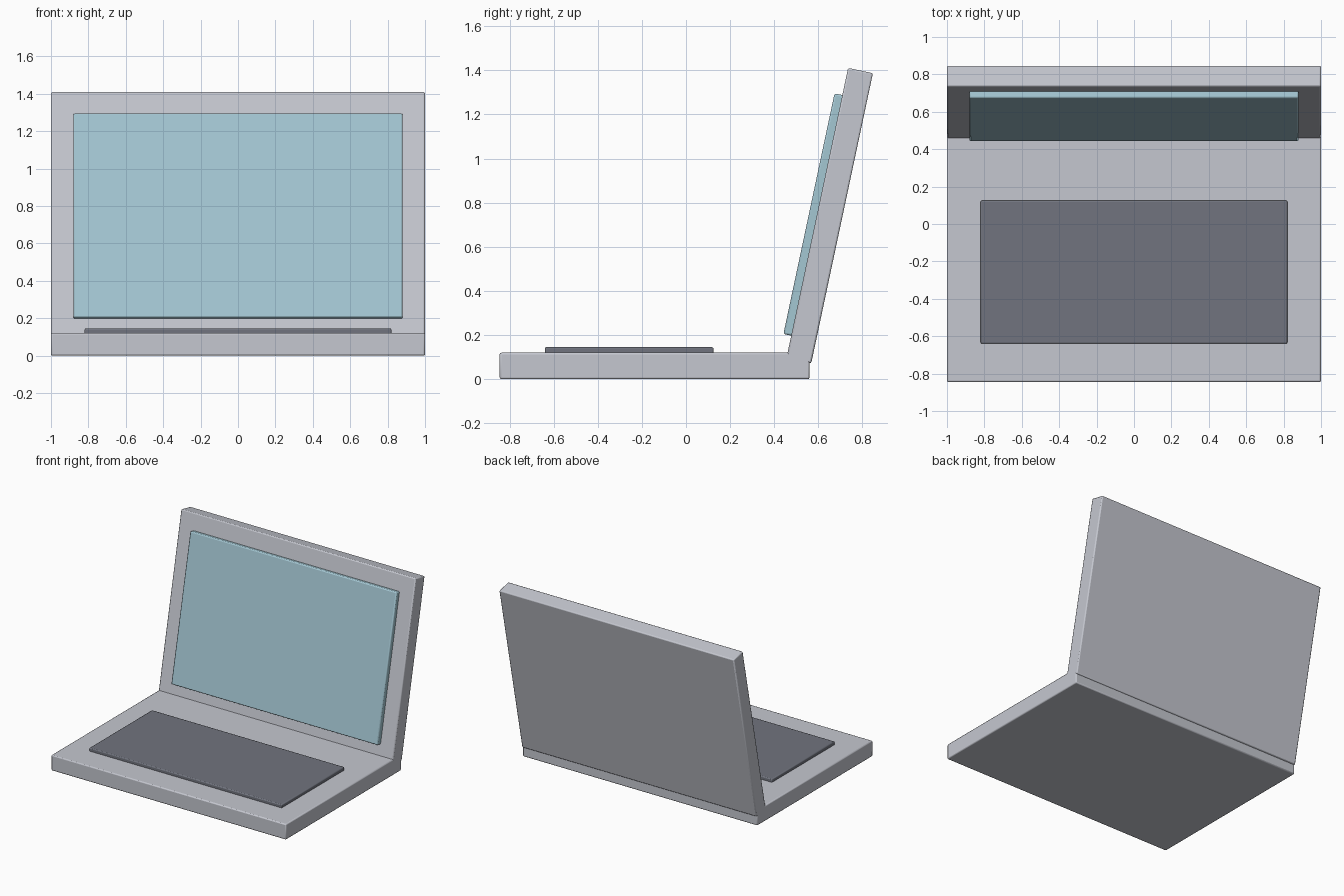
import bpy, math

if "Cube" in bpy.data.objects:
    bpy.data.objects.remove(bpy.data.objects["Cube"])


def material(name, rgb):
    m = bpy.data.materials.new(name)
    m.diffuse_color = (*rgb, 1)
    m.use_nodes = True
    m.node_tree.nodes["Principled BSDF"].inputs["Base Color"].default_value = m.diffuse_color
    return m


def box(name, size, centre, mat, tilt=0, bevel=0.008):
    # Rounded-edge slab, leaned back by tilt
    bpy.ops.mesh.primitive_cube_add(size=1, location=centre)
    ob = bpy.context.object
    ob.name = name
    ob.scale = size
    bpy.ops.object.transform_apply(location=False, rotation=False, scale=True)
    ob.rotation_euler.x = -tilt
    ob.data.materials.append(mat)
    mod = ob.modifiers.new("soft_edges", "BEVEL")
    mod.width = bevel
    mod.segments = 2
    bpy.ops.object.shade_smooth_by_angle(angle=math.radians(35))
    return ob


silver = material("silver_grey", (0.56, 0.575, 0.63))
glass = material("pale_blue", (0.37, 0.57, 0.65))
dark = material("dark_grey", (0.165, 0.175, 0.21))

LEAN = math.radians(12)

# Lower half with the raised key area
box("base", (2.0, 1.405, 0.12), (0, -0.1425, 0.06), silver)
box("keyboard", (1.64, 0.765, 0.04), (0, -0.2575, 0.125), dark, bevel=0.007)

# Leaning lid with the raised display
box("lid", (2.0, 0.115, 1.345), (0, 0.6514, 0.7413), silver, LEAN)
box("screen", (1.76, 0.05, 1.115), (0, 0.582, 0.745), glass, LEAN)
